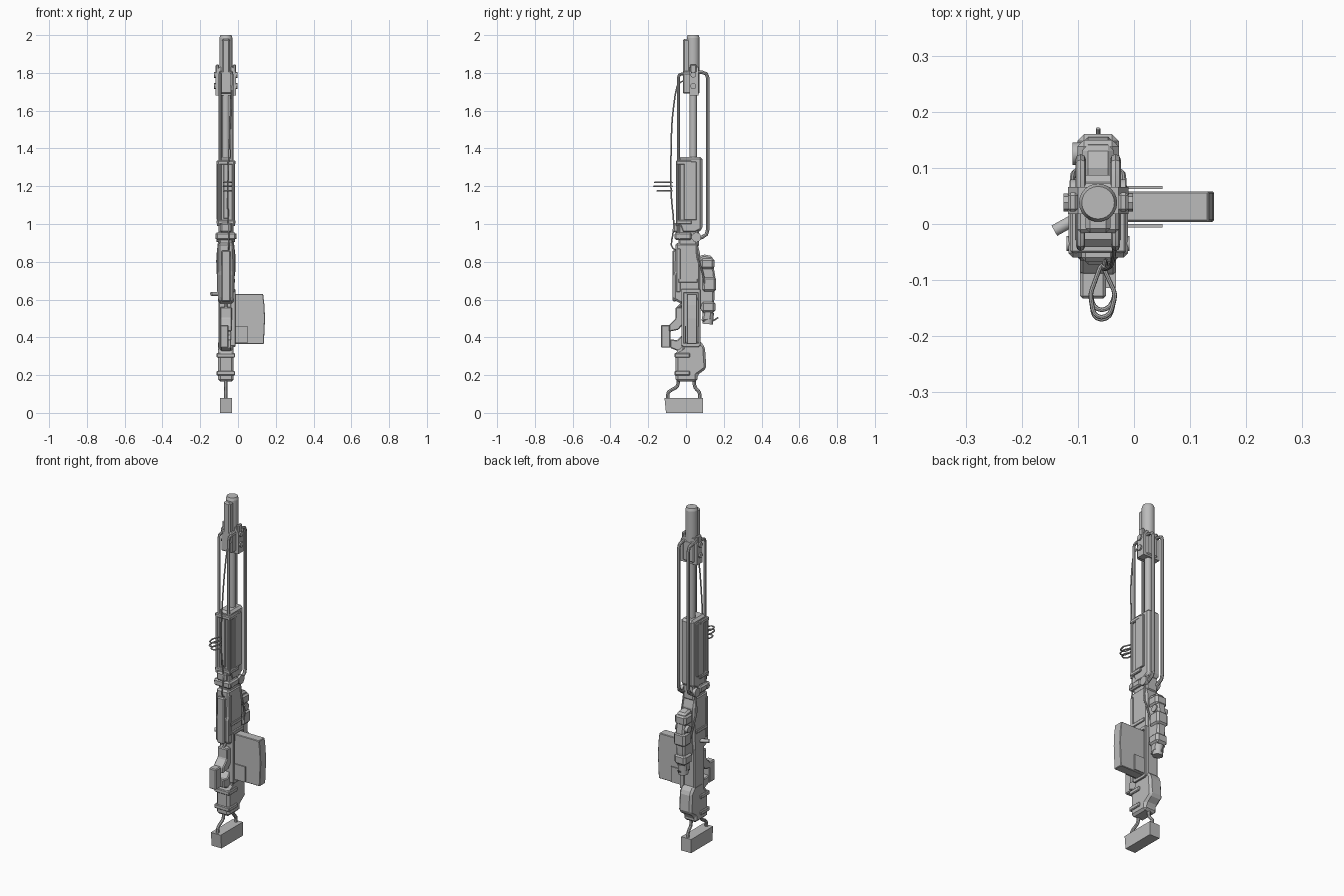
import bpy, bmesh, math
from mathutils import Vector

cube = bpy.data.objects.get("Cube")
if cube:
    bpy.data.objects.remove(cube)

CX, BY = -0.064, 0.038          # centre plane and barrel axis
grey = bpy.data.materials.new("plain grey")
grey.use_nodes = True
grey.diffuse_color = (0.5, 0.5, 0.5, 1)
grey.node_tree.nodes["Principled BSDF"].inputs["Base Color"].default_value = (0.5, 0.5, 0.5, 1)


def add(name, bm, bevel=0, smooth=False):
    bmesh.ops.recalc_face_normals(bm, faces=bm.faces)
    me = bpy.data.meshes.new(name)
    bm.to_mesh(me)
    bm.free()
    me.materials.append(grey)
    ob = bpy.data.objects.new(name, me)
    bpy.context.collection.objects.link(ob)
    if bevel:
        mod = ob.modifiers.new("bevel", "BEVEL")
        mod.width, mod.segments, mod.limit_method = bevel, 1, "ANGLE"
    if smooth:
        bpy.context.view_layer.objects.active = ob
        bpy.ops.object.select_all(action="DESELECT")
        ob.select_set(True)
        bpy.ops.object.shade_smooth_by_angle(angle=math.radians(40))
    return ob


def prism(name, pts, lo, hi, axis="x", bevel=0):
    """Extrude a profile: yz points along x, xz points along y, or xy points along z."""
    place = {"x": lambda a, b, c: (c, a, b), "y": lambda a, b, c: (a, c, b),
             "z": lambda a, b, c: (a, b, c)}[axis]
    bm = bmesh.new()
    rings = [[bm.verts.new(place(a, b, c)) for a, b in pts] for c in (lo, hi)]
    for ring in rings:
        bm.faces.new(ring)
    for i in range(len(pts)):
        j = (i + 1) % len(pts)
        bm.faces.new((rings[0][i], rings[0][j], rings[1][j], rings[1][i]))
    return add(name, bm, bevel)


def box(name, x, y, z, bevel=0):
    return prism(name, [(y[0], z[0]), (y[1], z[0]), (y[1], z[1]), (y[0], z[1])], *x, bevel=bevel)


def half(w, offset=0):
    return (CX + offset - w, CX + offset + w)


def rod(name, a, b, r, sides=20, r2=None):
    a, b = Vector(a), Vector(b)
    bm = bmesh.new()
    bmesh.ops.create_cone(bm, cap_ends=True, segments=sides, radius1=r,
                          radius2=r if r2 is None else r2, depth=(b - a).length)
    bm.transform((b - a).to_track_quat("Z", "Y").to_matrix().to_4x4())
    bmesh.ops.translate(bm, verts=bm.verts, vec=(a + b) / 2)
    return add(name, bm, smooth=True)


def tube(name, pts, r, closed=False, round_corner=0.02):
    """A round wire through points with softened corners."""
    p = [Vector(q) for q in pts]
    path = []
    for i, q in enumerate(p):
        if not closed and i in (0, len(p) - 1):
            path.append(q)
            continue
        before, after = p[i - 1] - q, p[(i + 1) % len(p)] - q
        a = q + before.normalized() * min(round_corner, before.length * 0.45)
        b = q + after.normalized() * min(round_corner, after.length * 0.45)
        path += [a, (a + b) / 4 + q / 2, b]
    cu = bpy.data.curves.new(name, "CURVE")
    cu.dimensions, cu.bevel_depth, cu.bevel_resolution, cu.use_fill_caps = "3D", r, 2, True
    sp = cu.splines.new("POLY")
    sp.points.add(len(path) - 1)
    for pt, q in zip(sp.points, path):
        pt.co = (*q, 1)
    sp.use_cyclic_u = closed
    tmp = bpy.data.objects.new(name, cu)
    bpy.context.collection.objects.link(tmp)
    me = bpy.data.meshes.new_from_object(tmp)
    bpy.data.objects.remove(tmp)
    bm = bmesh.new()
    bm.from_mesh(me)
    return add(name, bm, smooth=True)


# Barrel and muzzle sleeve
rod("barrel", (CX, BY, 0.95), (CX, BY, 1.75), 0.02)
rod("muzzle_sleeve", (CX, BY, 1.7), (CX, BY, 1.985), 0.034, 24)
rod("muzzle_tip", (CX, BY, 1.985), (CX, BY, 2.0), 0.034, 24, 0.029)
box("muzzle_front_rib", half(0.022), (-0.016, 0.02), (1.7, 1.98), 0.008)

# Clamp around the sleeve
prism("clamp_plate", [(-0.118, 1.68), (-0.118, 1.8), (-0.1, 1.83), (-0.028, 1.83),
                      (-0.01, 1.8), (-0.01, 1.68)], 0.018, 0.066, "y")
box("clamp_block", half(0.037), (-0.016, 0.072), (1.69, 1.81), 0.006)
for s in (-1, 1):
    for z in (1.73, 1.79):
        x = CX + s * 0.05
        rod("clamp_bolt", (x, BY, z), (x + s * 0.012, BY, z), 0.016, 8)
    box("clamp_ear", half(0.009, s * 0.045), (0.022, 0.056), (1.8, 1.845), 0.005)

# Long carrying rails, front and back
for s in (-1, 1):
    x = CX + s * 0.031
    tube("back_rail", [(x, 0.03, 1.803), (x, 0.115, 1.803), (x, 0.115, 0.94), (x, 0.04, 0.915)],
         0.0095, round_corner=0.03)
    tube("front_rail", [(x, 0.03, 1.795), (x, -0.04, 1.795), (x, -0.04, 0.93)],
         0.008, round_corner=0.02)
    box("side_strip", half(0.006, s * 0.043), (-0.01, 0.055), (1.02, 1.33), 0.003)
    rod("front_side_bar", (CX + s * 0.04, -0.045, 0.99), (CX + s * 0.04, -0.045, 1.33), 0.008, 8)
    rod("joint_hinge", (x, 0.055, 0.93), (x + s * 0.018, 0.055, 0.93), 0.026, 10)

# Handguard with bands
prism("handguard", [(-0.04, 1.0), (-0.04, 1.355), (0.087, 1.355), (0.087, 0.97), (0.05, 0.95),
                    (-0.02, 0.95)], *half(0.04), bevel=0.012)
for z in (1.01, 1.325):
    box("handguard_band", half(0.05), (-0.052, 0.03), (z - 0.011, z + 0.011), 0.004)
box("handguard_front_rail", half(0.014), (-0.048, -0.03), (1.03, 1.32), 0.003)

# Joint between handguard and receiver
box("joint_core", half(0.036), (-0.04, 0.07), (0.88, 1.0), 0.008)
box("joint_collar", half(0.053), (-0.06, 0.03), (0.915, 0.955), 0.008)
box("joint_front_lug", half(0.03), (-0.068, -0.02), (0.955, 1.005), 0.008)
rod("joint_pin", (CX - 0.056, -0.035, 0.935), (CX + 0.056, -0.035, 0.935), 0.014, 10)

# Receiver and its panels
prism("receiver_upper", [(-0.055, 0.9), (0.06, 0.9), (0.075, 0.84), (0.075, 0.65), (0.07, 0.58),
                         (-0.03, 0.58), (-0.065, 0.6), (-0.065, 0.73), (-0.058, 0.75)],
      *half(0.041), bevel=0.01)
box("receiver_lower", half(0.04), (-0.022, 0.07), (0.3, 0.6), 0.006)
box("front_panel", half(0.024), (-0.072, -0.05), (0.59, 0.86), 0.006)
for s in (-1, 1):
    box("receiver_rib", half(0.004, s * 0.044), (-0.04, 0.06), (0.69, 0.71), 0.002)
    box("receiver_slat", half(0.004, s * 0.042), (-0.05, -0.03), (0.64, 0.87), 0.002)
    tube("side_wire", [(CX + s * 0.036, 0.055, 0.92), (CX + s * 0.047, 0.06, 0.82),
                       (CX + s * 0.045, 0.09, 0.74), (CX + s * 0.03, 0.1, 0.66)], 0.005)

# Trigger grip with its open loop
box("grip_block", (-0.096, -0.05), (-0.133, -0.082), (0.345, 0.465), 0.005)
prism("grip_top_bar", [(-0.09, 0.465), (-0.055, 0.5), (-0.055, 0.56), (-0.015, 0.56),
                       (-0.015, 0.47), (-0.04, 0.44), (-0.09, 0.43)], *half(0.032), bevel=0.005)
prism("grip_lower_bar", [(-0.085, 0.345), (-0.085, 0.39), (-0.045, 0.385), (-0.015, 0.42),
                         (0.0, 0.31)], *half(0.028), bevel=0.005)
tube("trigger", [(CX, -0.01, 0.58), (CX, -0.045, 0.56), (CX, -0.04, 0.5)], 0.008)

# Stock
prism("stock", [(-0.055, 0.165), (0.06, 0.165), (0.06, 0.2), (0.108, 0.235), (0.1, 0.35),
                (0.07, 0.385), (-0.005, 0.385), (-0.02, 0.345), (-0.055, 0.325)],
      *half(0.041), bevel=0.012)
for z in (0.21, 0.305):
    box("stock_band", half(0.049), (-0.06, 0.02), (z - 0.012, z + 0.012), 0.004)

# Butt plate on bent rods
for path in ([(-0.04, 0.19), (-0.043, 0.14), (-0.097, 0.11), (-0.097, 0.06)],
             [(0.043, 0.19), (0.045, 0.135), (0.073, 0.11), (0.073, 0.06)]):
    tube("butt_rod", [(CX, y, z) for y, z in path], 0.009, round_corner=0.015)
prism("butt_plate", [(-0.106, 0.0), (-0.114, 0.08), (0.09, 0.08), (0.09, 0.0)], *half(0.032))

# Side magazine and its well
prism("magazine", [(-0.04, 0.63), (0.133, 0.63), (0.14, 0.57), (0.143, 0.5), (0.137, 0.365),
                   (-0.04, 0.365)], 0.004, 0.058, "y", 0.003)
for y in (-0.003, 0.065):
    box("well_guide", (-0.03, 0.051), (y - 0.003, y + 0.003), (0.37, 0.46))
for y in (-0.018, 0.07):
    box("well_side", (-0.04, -0.013), (y - 0.007, y + 0.007), (0.355, 0.655), 0.002)
for z in (0.36, 0.645):
    box("well_end", (-0.04, -0.013), (-0.018, 0.07), (z - 0.01, z + 0.01), 0.002)

# Back sight unit
prism("sight_body", [(0.06, 0.82), (0.09, 0.84), (0.14, 0.83), (0.145, 0.78), (0.155, 0.72),
                     (0.15, 0.6), (0.135, 0.49), (0.08, 0.48), (0.09, 0.53), (0.06, 0.58)],
      *half(0.028), bevel=0.01)
for y, z, h in ((0.11, 0.79, 0.03), (0.12, 0.68, 0.04), (0.115, 0.56, 0.03)):
    box("sight_housing", half(0.037), (y - 0.035, y + 0.04), (z - h, z + h), 0.012)
rod("sight_knob", (-0.11, 0.125, 0.74), (-0.03, 0.125, 0.74), 0.02, 12)
rod("sight_eyepiece", (CX, 0.115, 0.47), (CX, 0.12, 0.53), 0.028, 12)
tube("sight_lever", [(CX, 0.1, 0.48), (CX, 0.14, 0.485), (CX, 0.17, 0.505)], 0.004)

# Bolt handle
rod("bolt_handle", (-0.142, -0.012, 0.63), (-0.095, 0.014, 0.63), 0.011, 10)

# Front sling cord with hanging loops
tube("sling_cord", [(-0.035, -0.01, 1.76), (-0.035, -0.05, 1.74), (-0.04, -0.075, 1.55),
                    (-0.05, -0.08, 1.35), (-0.055, -0.08, 1.15), (-0.05, -0.06, 0.98),
                    (-0.05, -0.085, 0.88), (-0.05, -0.05, 0.86)], 0.004, round_corner=0.06)
for z, reach in ((1.175, 0.155), (1.2, 0.172), (1.22, 0.168)):
    tube("cord_loop", [(-0.058, -0.07, z), (-0.078, -0.125, z), (-0.072, -reach + 0.008, z),
                       (-0.058, -reach, z), (-0.042, -reach + 0.008, z), (-0.033, -0.125, z)],
         0.004, True, 0.008)
